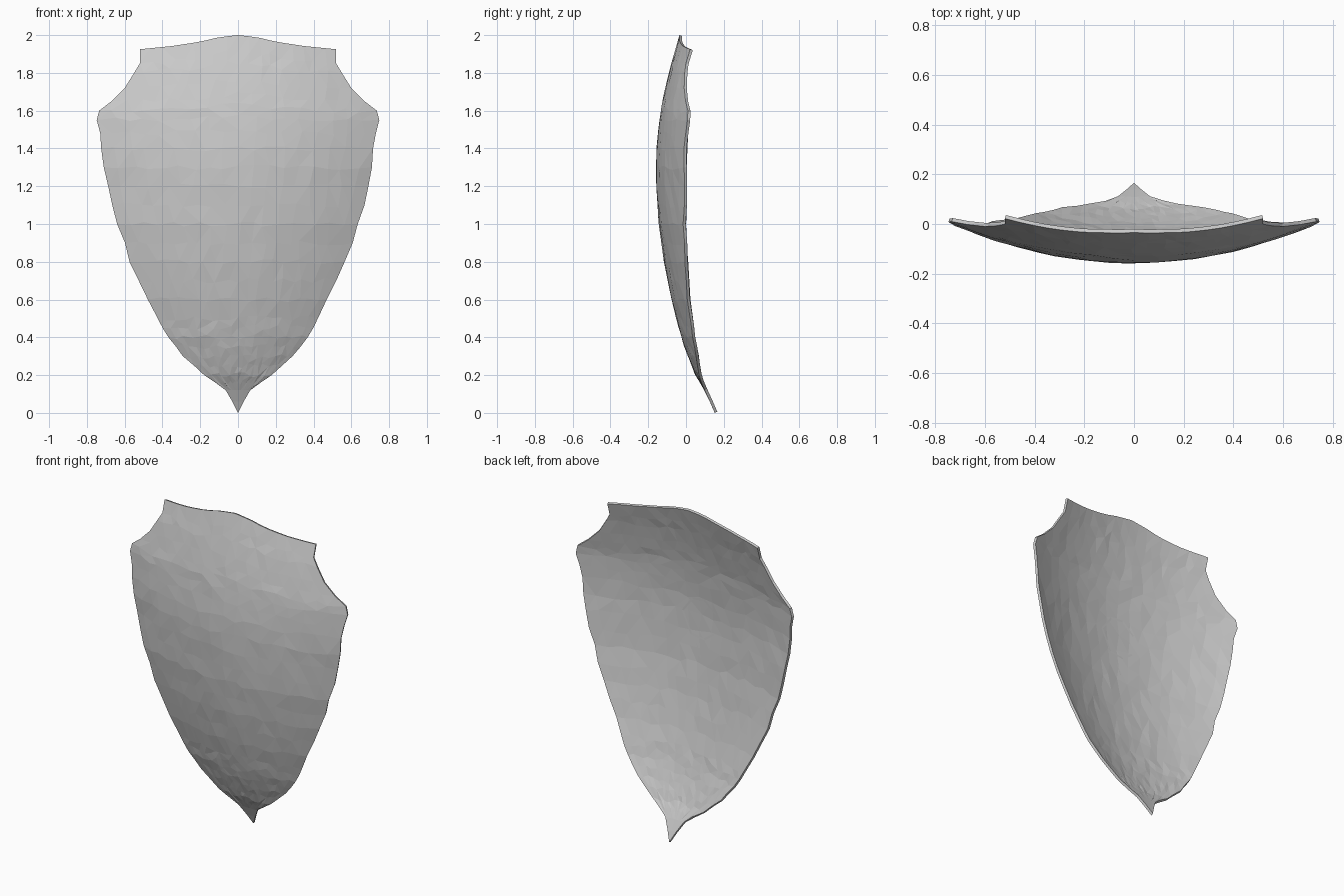
import bpy, bmesh, math, random

if "Cube" in bpy.data.objects:
    bpy.data.objects.remove(bpy.data.objects["Cube"])

random.seed(4)

# (height, half width) of the outline
OUTLINE = [(0, 0), (.06, .03), (.12, .065), (.16, .12), (.2, .18), (.3, .29), (.4, .37),
           (.5, .425), (.6, .475), (.8, .57), (1, .64), (1.2, .69), (1.4, .722),
           (1.55, .748), (1.6, .735), (1.65, .67), (1.72, .6), (1.8, .55),
           (1.85, .52), (1.925, .52)]
# (height, depth) of the front along the centre line
SPINE = [(0, .152), (.1, .108), (.2, .05), (.3, .01), (.4, -.025), (.6, -.077), (.8, -.116),
         (1, -.144), (1.27, -.16), (1.4, -.156), (1.6, -.135), (1.8, -.092), (2, -.035)]
# (height, sideways curvature)
BEND = [(0, .5), (.2, .6), (.4, .44), (.6, .38), (.8, .345), (1, .32), (1.2, .31),
        (1.55, .265), (1.93, .29), (2, .29)]
# (distance from the middle, rise of the top edge)
CREST = [(0, .075), (.1, .064), (.2, .04), (.35, .017), (.52, 0), (1, 0)]
THICK = .015


def lerp(table, v):
    for (a, p), (b, q) in zip(table, table[1:]):
        if v <= b:
            return p + (q - p) * max(0, v - a) / (b - a)
    return table[-1][1]


def depth(x, z):
    return lerp(SPINE, z) + lerp(BEND, z) * x * x


def finish(bm, name):
    mesh = bpy.data.meshes.new(name)
    bm.to_mesh(mesh)
    bm.free()
    ob = bpy.data.objects.new(name, mesh)
    bpy.context.collection.objects.link(ob)
    return ob


# Shield plate: hammered, faceted shell
bm = bmesh.new()
heights = sorted({h for h, _ in OUTLINE} | {.25, .35, .45, .7, .9, 1.1, 1.3, 1.48})
cols = 18
rows = []
for z0 in heights:
    row = []
    half = lerp(OUTLINE, z0)
    for i in range(cols + 1):
        x, z = half * (2 * i / cols - 1), z0
        inner = 0 < i < cols and .15 < z0 < 1.9
        if inner:
            x += random.uniform(-.25, .25) * half * 2 / cols
            z += random.uniform(-.014, .014)
        elif .15 < z0 < 1.5:
            x *= 1 + random.uniform(-.012, .008)
        z += lerp(CREST, abs(x)) * max(0, (z0 - 1.4) / .525)
        y = depth(x, z) + (random.uniform(-.002, .002) if inner else 0)
        row.append(bm.verts.new((x, y, z)))
    rows.append(row)
for lo, hi in zip(rows, rows[1:]):
    for i in range(cols):
        bm.faces.new((lo[i], lo[i + 1], hi[i + 1], hi[i]))
bmesh.ops.remove_doubles(bm, verts=bm.verts, dist=.0005)
bmesh.ops.triangulate(bm, faces=bm.faces)
plate = finish(bm, "shield_plate")
solid = plate.modifiers.new("thickness", 'SOLIDIFY')
solid.thickness = THICK
solid.offset = -1


# Thin broken ring and scratch on the back
def strip(bm, a, b, width):
    dx, dz = b[0] - a[0], b[1] - a[1]
    n = math.hypot(dx, dz)
    ox, oz = -dz / n * width / 2, dx / n * width / 2
    pts = [(a[0] - ox, a[1] - oz), (b[0] - ox, b[1] - oz),
           (b[0] + ox, b[1] + oz), (a[0] + ox, a[1] + oz)]
    bm.faces.new([bm.verts.new((x, depth(x, z) + THICK + .003, z)) for x, z in pts])


bm = bmesh.new()
ring = [(-.12 * math.cos(math.radians(a)), 1.28 + .125 * math.sin(math.radians(a)))
        for a in (25, 75, 115, 170, 240, 285, 325)]
for a, b in zip(ring, ring[1:]):
    strip(bm, a, b, .012)
strip(bm, (.02, 1.12), (-.01, 1.04), .006)
finish(bm, "back_ring_mark")
